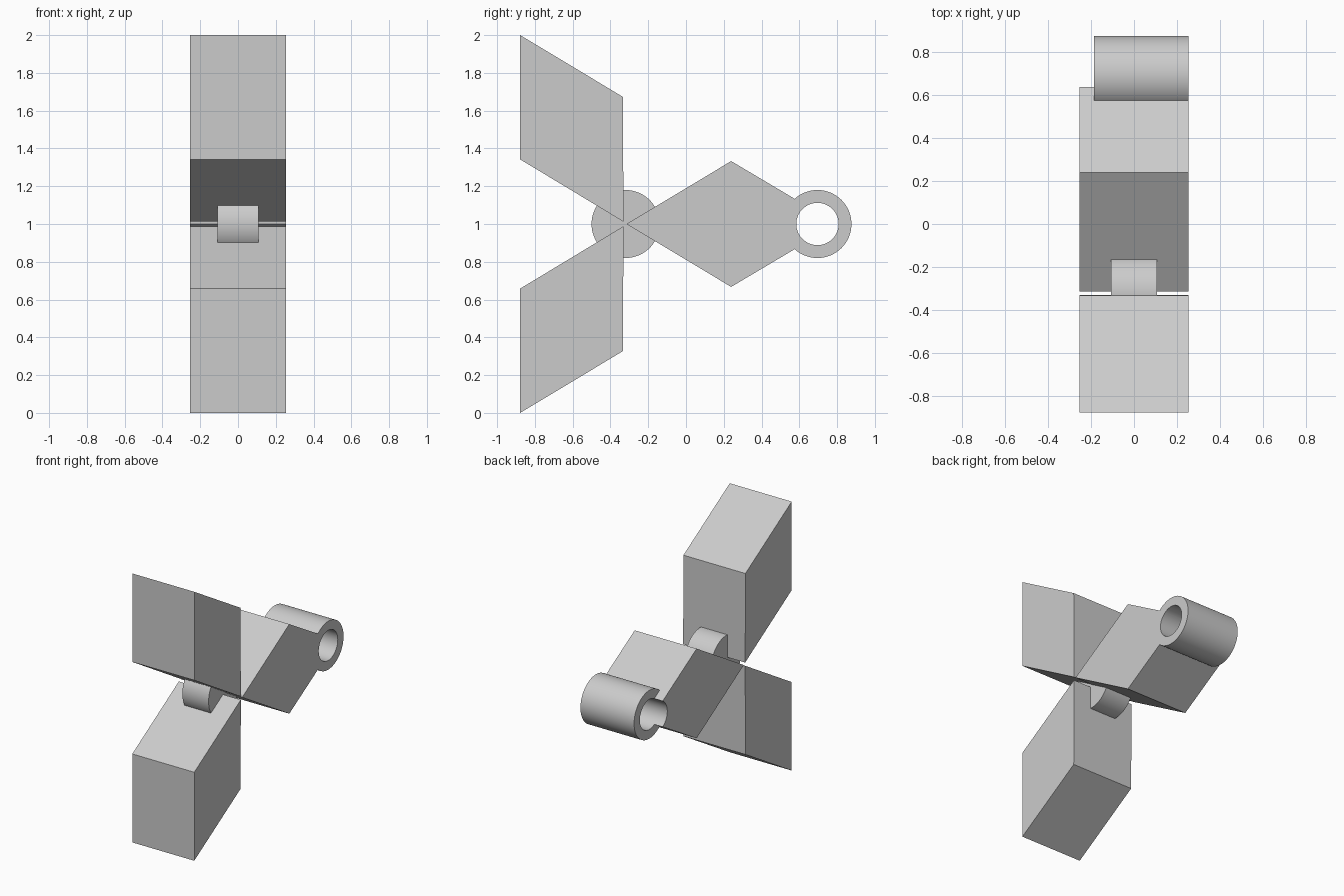
import bpy, bmesh
from math import sin, cos, radians

cube = bpy.data.objects.get("Cube")
if cube:
    bpy.data.objects.remove(cube, do_unlink=True)

grey = bpy.data.materials.new("light_grey")
grey.use_nodes = True
colour = (0.6, 0.6, 0.6, 1)
grey.diffuse_color = colour
grey.node_tree.nodes["Principled BSDF"].inputs["Base Color"].default_value = colour

HALF = 0.255             # half width of the blades
EYE_Y, AXIS_Z = 0.696, 1.0
BORE, OUTER = 0.112, 0.18


def arc(cy, r, start, end, steps):
    """Points (y, z) on an arc around the axis height."""
    angles = [radians(start + (end - start) * i / steps) for i in range(steps + 1)]
    return [(cy + r * cos(a), AXIS_Z + r * sin(a)) for a in angles]


def prism(name, loops, x0, x1):
    """Extrude a (y, z) outline along x; a second loop makes a bore."""
    bm = bmesh.new()
    ends = [[[bm.verts.new((x, y, z)) for y, z in loop] for loop in loops]
            for x in (x0, x1)]
    n = len(loops[0])
    for a, b in zip(*ends):
        for i in range(n):
            j = (i + 1) % n
            bm.faces.new((a[i], a[j], b[j], b[i]))
    for end in ends:
        if len(loops) == 1:
            bm.faces.new(end[0])
        else:
            for i in range(n):
                j = (i + 1) % n
                bm.faces.new((end[0][i], end[0][j], end[1][j], end[1][i]))
    bmesh.ops.recalc_face_normals(bm, faces=bm.faces)
    mesh = bpy.data.meshes.new(name)
    bm.to_mesh(mesh)
    bm.free()
    mesh.materials.append(grey)
    obj = bpy.data.objects.new(name, mesh)
    bpy.context.collection.objects.link(obj)
    bpy.ops.object.select_all(action='DESELECT')
    obj.select_set(True)
    bpy.context.view_layer.objects.active = obj
    bpy.ops.object.shade_smooth_by_angle(angle=radians(30))
    return obj


# Upper and lower front blades, mirrored about the axis height
blade = [(-0.878, 2.0), (-0.334, 1.673), (-0.331, 1.012), (-0.878, 1.342)]
prism("upper_blade", [blade], -HALF, HALF)
prism("lower_blade", [[(y, 2 * AXIS_Z - z) for y, z in blade]], -HALF, HALF)

# Rear blade, its tip hollowed out by the bore of the eye
rear = [(-0.315, AXIS_Z), (0.239, 1.333)]
rear += arc(EYE_Y, BORE, 121, 239, 20) + [(0.239, 0.667)]
prism("rear_blade", [rear], -HALF, HALF)

# Central hub
prism("hub", [arc(-0.32, OUTER, 0, 360, 64)[:-1]], -0.108, 0.108)

# Hollow eye at the rear, flush with the left side
prism("eye_tube", [arc(EYE_Y, r, 0, 360, 64)[:-1] for r in (OUTER, BORE)],
      -0.186, HALF)
